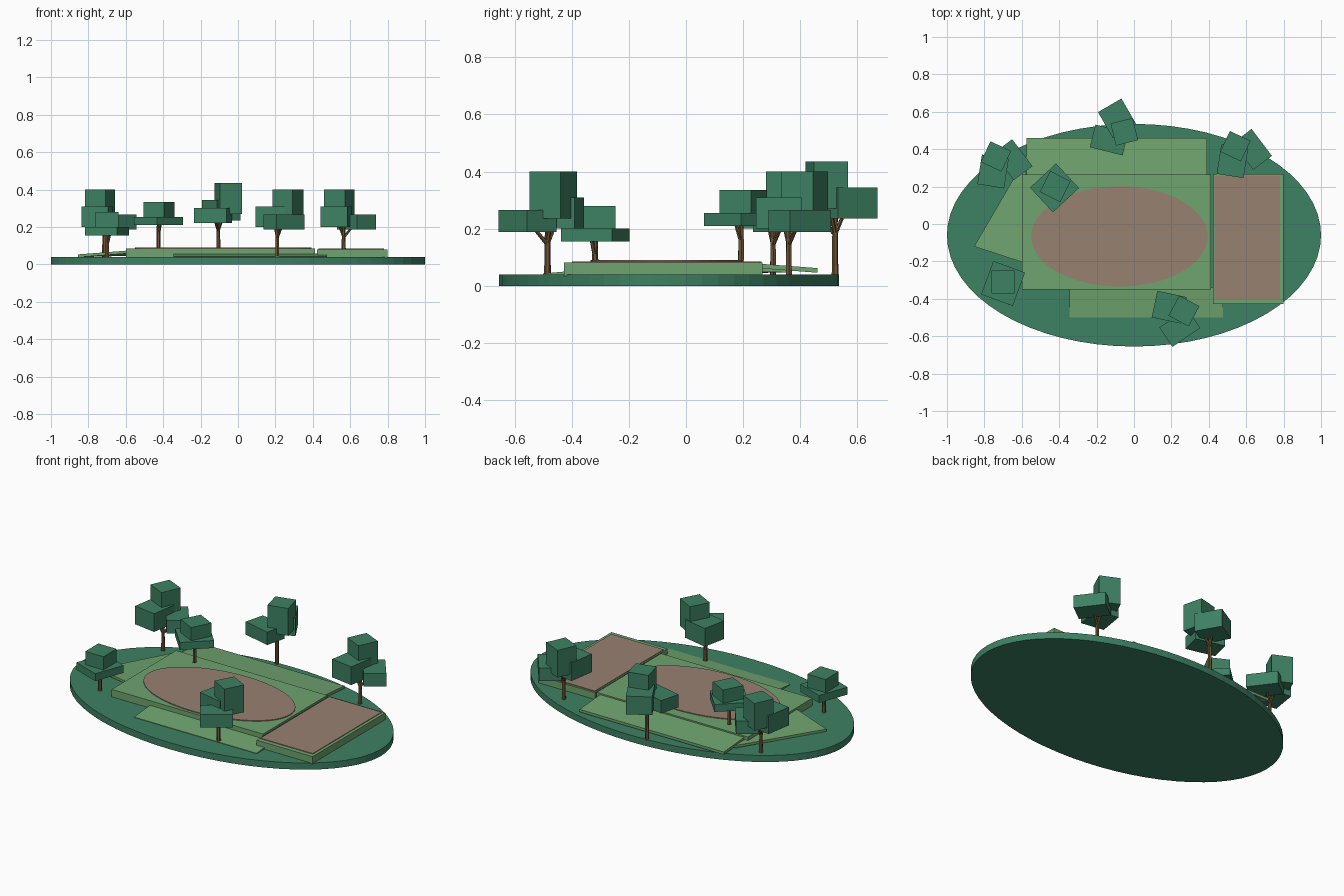
import bpy, bmesh
from math import sin, cos, pi, radians
from mathutils import Vector, Matrix

if "Cube" in bpy.data.objects:
    bpy.data.objects.remove(bpy.data.objects["Cube"])


def material(name, rgb):
    m = bpy.data.materials.new(name)
    m.diffuse_color = (*rgb, 1)
    m.use_nodes = True
    m.node_tree.nodes["Principled BSDF"].inputs["Base Color"].default_value = m.diffuse_color
    return m


GREEN = material("dark_green", (0.047, 0.22, 0.125))
GRASS = material("grass_green", (0.16, 0.37, 0.16))
CLAY = material("clay", (0.31, 0.22, 0.16))
BARK = material("bark", (0.16, 0.09, 0.04))


def finish(name, bm, mat):
    bmesh.ops.recalc_face_normals(bm, faces=bm.faces)
    me = bpy.data.meshes.new(name)
    bm.to_mesh(me)
    bm.free()
    me.materials.append(mat)
    ob = bpy.data.objects.new(name, me)
    bpy.context.collection.objects.link(ob)
    return ob


def slab(name, top, thickness, mat, base=None):
    """Prism under a list of top points; flat base if base is given."""
    bm = bmesh.new()
    up = [bm.verts.new(p) for p in top]
    low = [bm.verts.new((x, y, z - thickness if base is None else base)) for x, y, z in top]
    bm.faces.new(up)
    bm.faces.new(low[::-1])
    n = len(top)
    for i in range(n):
        j = (i + 1) % n
        bm.faces.new((up[i], low[i], low[j], up[j]))
    return finish(name, bm, mat)


def rect(x0, x1, y0, y1, z):
    return [(x0, y0, z), (x1, y0, z), (x1, y1, z), (x0, y1, z)]


def ellipse(cx, cy, rx, ry, z, n=64):
    return [(cx + rx * cos(2 * pi * i / n), cy + ry * sin(2 * pi * i / n), z) for i in range(n)]


# Ground and raised lawns
ground = slab("ground", ellipse(0, -0.06, 1, 0.595, 0.04), 0, GREEN, 0)
slab("main_lawn", rect(-0.6, 0.412, -0.35, 0.265, 0.085), 0, GRASS, 0.035)
slab("oval_track", ellipse(-0.078, -0.066, 0.472, 0.268, 0.09), 0.01, CLAY)
slab("side_terrace", rect(0.422, 0.798, -0.427, 0.268, 0.081), 0, GRASS, 0.035)
slab("court", rect(0.43, 0.78, -0.4, 0.257, 0.085), 0.01, CLAY)

# Sloping lawns around the main lawn
slab("back_slope", [(-0.575, 0.262, 0.077), (0.39, 0.262, 0.077),
                    (0.39, 0.46, 0.062), (-0.575, 0.46, 0.062)], 0.016, GRASS)
slab("front_slope", [(-0.345, -0.5, 0.043), (0.475, -0.5, 0.043),
                     (0.475, -0.34, 0.058), (-0.345, -0.34, 0.058)], 0.015, GRASS)
slab("left_slope", [(-0.855, -0.12, 0.054), (-0.595, -0.205, 0.074),
                    (-0.575, 0.36, 0.062)], 0.015, GRASS)


def limb(bm, a, b, r0, r1):
    a, b = Vector(a), Vector(b)
    q = (b - a).to_track_quat('Z', 'Y').to_matrix().to_4x4()
    bmesh.ops.create_cone(bm, cap_ends=True, segments=6, radius1=r0, radius2=r1,
                          depth=(b - a).length,
                          matrix=Matrix.Translation((a + b) / 2) @ q)


# Canopy boxes: centre x, y, z bottom, z top, width, depth, angle
TALL = [(-0.022, 0.04, 0.20, 0.31, 0.16, 0.145, -12),
        (0.057, 0.02, 0.235, 0.40, 0.122, 0.122, -28),
        (0.035, -0.07, 0.188, 0.266, 0.18, 0.125, 34)]
SMALL = [(0.0, 0.0, 0.155, 0.20, 0.18, 0.19, -20),
         (0.0, 0.008, 0.20, 0.28, 0.122, 0.125, 0)]


def tree(name, x, y, lift, turn, boxes, trunk_base):
    spin = Matrix.Translation((x, y, 0)) @ Matrix.Rotation(radians(turn), 4, 'Z')
    # Canopy
    bm = bmesh.new()
    for cx, cy, z0, z1, w, d, a in boxes:
        m = (spin @ Matrix.Translation((cx, cy, (z0 + z1) / 2 + lift))
             @ Matrix.Rotation(radians(a), 4, 'Z') @ Matrix.Diagonal((w, d, z1 - z0, 1)))
        bmesh.ops.create_cube(bm, size=1, matrix=m)
    finish(name + "_canopy", bm, GREEN)
    # Trunk and forked branches
    bm = bmesh.new()
    fork = boxes[0][2] + lift - 0.055
    limb(bm, (0, 0, trunk_base), (0, 0, fork + 0.07), 0.012, 0.009)
    for cx, cy, z0, *_ in boxes:
        tip = (cx * 0.7 or 0.018, cy * 0.7 or -0.015, z0 + lift + 0.015)
        limb(bm, (0, 0, fork), tip, 0.008, 0.006)
    bm.transform(spin)
    finish(name + "_trunk", bm, BARK)


tree("front_tree", 0.21, -0.485, 0, 0, TALL, 0.035)
tree("back_right_tree", 0.565, 0.36, 0, 93, TALL, 0.035)
tree("back_left_tree", -0.715, 0.305, 0, 93, TALL, 0.035)
tree("back_tree", -0.105, 0.522, 0.035, -48, TALL, 0.035)
tree("lawn_tree", -0.425, 0.193, 0.055, -27, SMALL, 0.09)
tree("front_left_tree", -0.7, -0.318, 0, 0, SMALL, 0.035)
